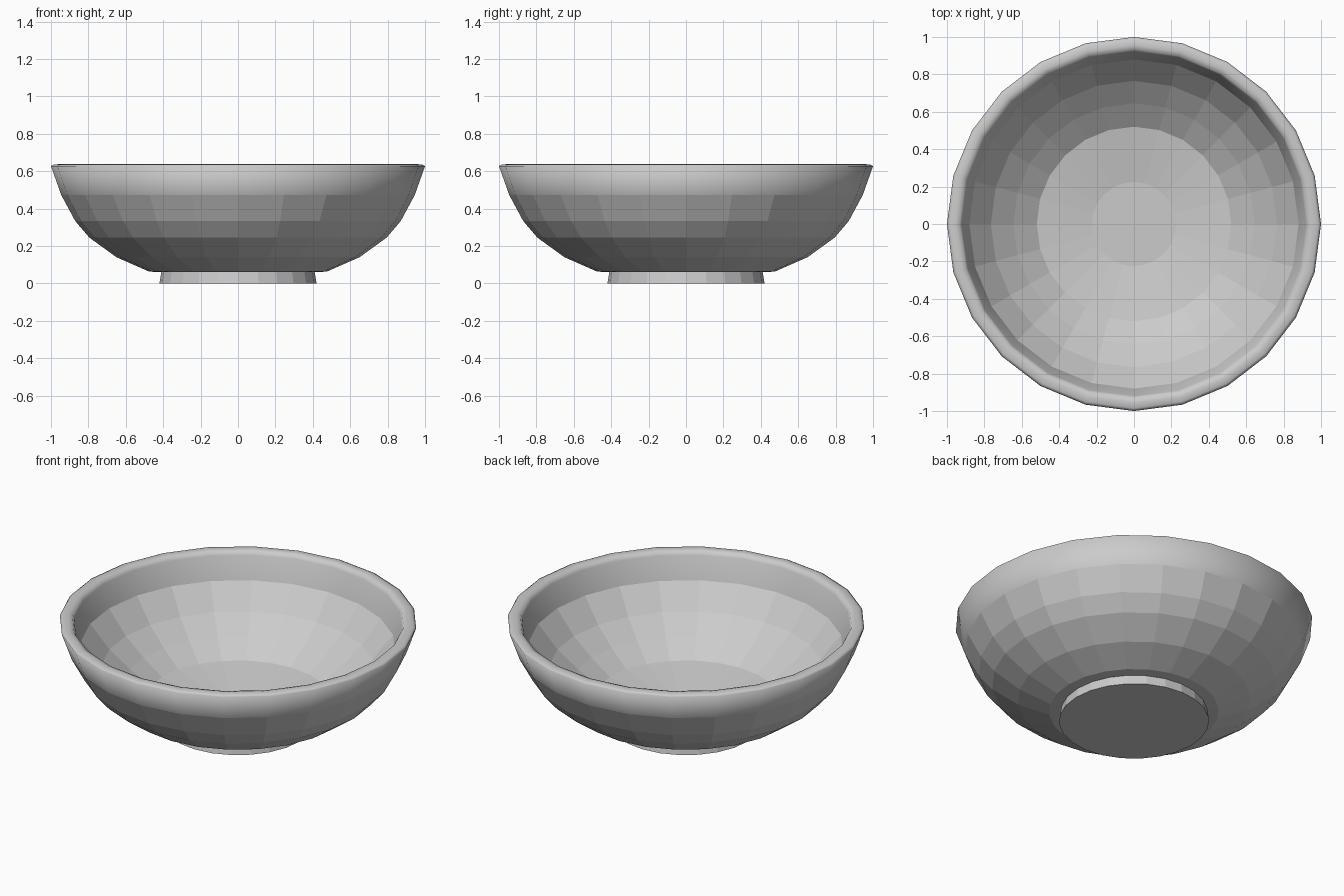
import bpy, bmesh, math

if "Cube" in bpy.data.objects:
    bpy.data.objects.remove(bpy.data.objects["Cube"])

SIDES = 24

# Bowl profile (radius, height): foot, outer wall, rim, inner wall, floor
profile = [
    (0.42, 0.0), (0.41, 0.06), (0.475, 0.063), (0.65, 0.14), (0.795, 0.245),
    (0.87, 0.333), (0.945, 0.472), (1.0, 0.627), (0.985, 0.635), (0.955, 0.638),
    (0.93, 0.632), (0.92, 0.612), (0.88, 0.475), (0.765, 0.335), (0.645, 0.235),
    (0.52, 0.147), (0.225, 0.10),
]
SMOOTH = range(6, 12)  # bands around the rim are smooth, the rest faceted

bm = bmesh.new()
rings = [[bm.verts.new((r * math.cos(2 * math.pi * i / SIDES),
                        r * math.sin(2 * math.pi * i / SIDES), z))
          for i in range(SIDES)] for r, z in profile]

# Walls
for k in range(len(rings) - 1):
    low, high = rings[k], rings[k + 1]
    for i in range(SIDES):
        j = (i + 1) % SIDES
        face = bm.faces.new((low[i], low[j], high[j], high[i]))
        face.smooth = k in SMOOTH

# Underside of the foot and centre of the floor
bm.faces.new(rings[0][::-1])
bm.faces.new(rings[-1])

bmesh.ops.recalc_face_normals(bm, faces=bm.faces[:])
mesh = bpy.data.meshes.new("bowl")
bm.to_mesh(mesh)
bm.free()
bpy.context.collection.objects.link(bpy.data.objects.new("bowl", mesh))
